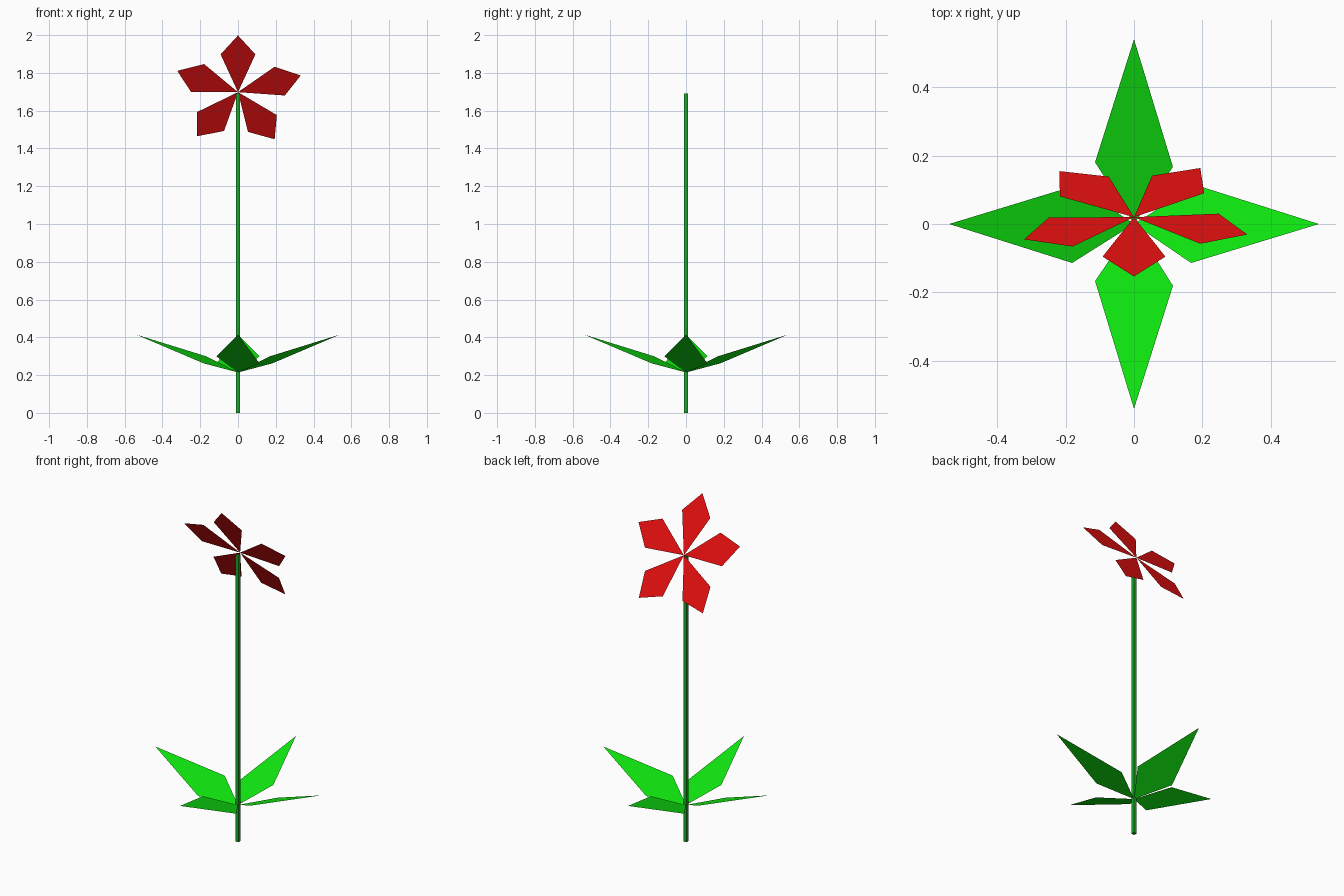
import bpy, math
from mathutils import Matrix, Vector

if "Cube" in bpy.data.objects:
    bpy.data.objects.remove(bpy.data.objects["Cube"])


def material(name, rgb):
    m = bpy.data.materials.new(name)
    m.diffuse_color = (*rgb, 1)
    m.use_nodes = True
    m.node_tree.nodes["Principled BSDF"].inputs["Base Color"].default_value = m.diffuse_color
    return m


def flat_blade(name, outline, matrix, mat):
    """One flat four-sided blade, drawn in its own plane and then placed."""
    mesh = bpy.data.meshes.new(name)
    mesh.from_pydata([matrix @ Vector(p) for p in outline], [], [(0, 1, 2, 3)])
    mesh.materials.append(mat)
    bpy.context.collection.objects.link(bpy.data.objects.new(name, mesh))


stem_mat = material("stem_green", (0.01, 0.40, 0.02))
leaf_mat = material("leaf_green", (0.005, 0.83, 0.005))
petal_mat = material("petal_red", (0.78, 0.005, 0.005))

# Square stem
STEM_TOP = 1.69
bpy.ops.mesh.primitive_cube_add(size=1, location=(0, 0, STEM_TOP / 2))
stem = bpy.context.object
stem.name = "stem"
stem.scale = (0.02, 0.02, STEM_TOP)
stem.data.materials.append(stem_mat)

# Four upward-sloping, slightly twisted leaves
leaf = [(0, 0, 0), (0.167, -0.114, 0.085), (0.541, 0, 0.201), (0.181, 0.114, 0.048)]
for i in range(4):
    place = Matrix.Translation((0, 0, 0.214)) @ Matrix.Rotation(i * math.pi / 2, 4, 'Z')
    flat_blade(f"leaf_{i + 1}", leaf, place, leaf_mat)

# Five petals in one plane, leaning forward at the top and facing up and back
petal = [(0, 0, 0), (0.231, -0.092, 0), (0.347, 0, 0), (0.231, 0.092, 0)]
tilt = Matrix.Translation((0, 0.02, 1.698)) @ Matrix.Rotation(math.radians(120), 4, 'X')
flip = Matrix.Scale(-1, 4, (0, 0, 1))
for i in range(5):
    spin = Matrix.Rotation(math.radians(90 - 73 * i), 4, 'Z')
    flat_blade(f"petal_{i + 1}", petal[::-1], tilt @ spin @ flip, petal_mat)
